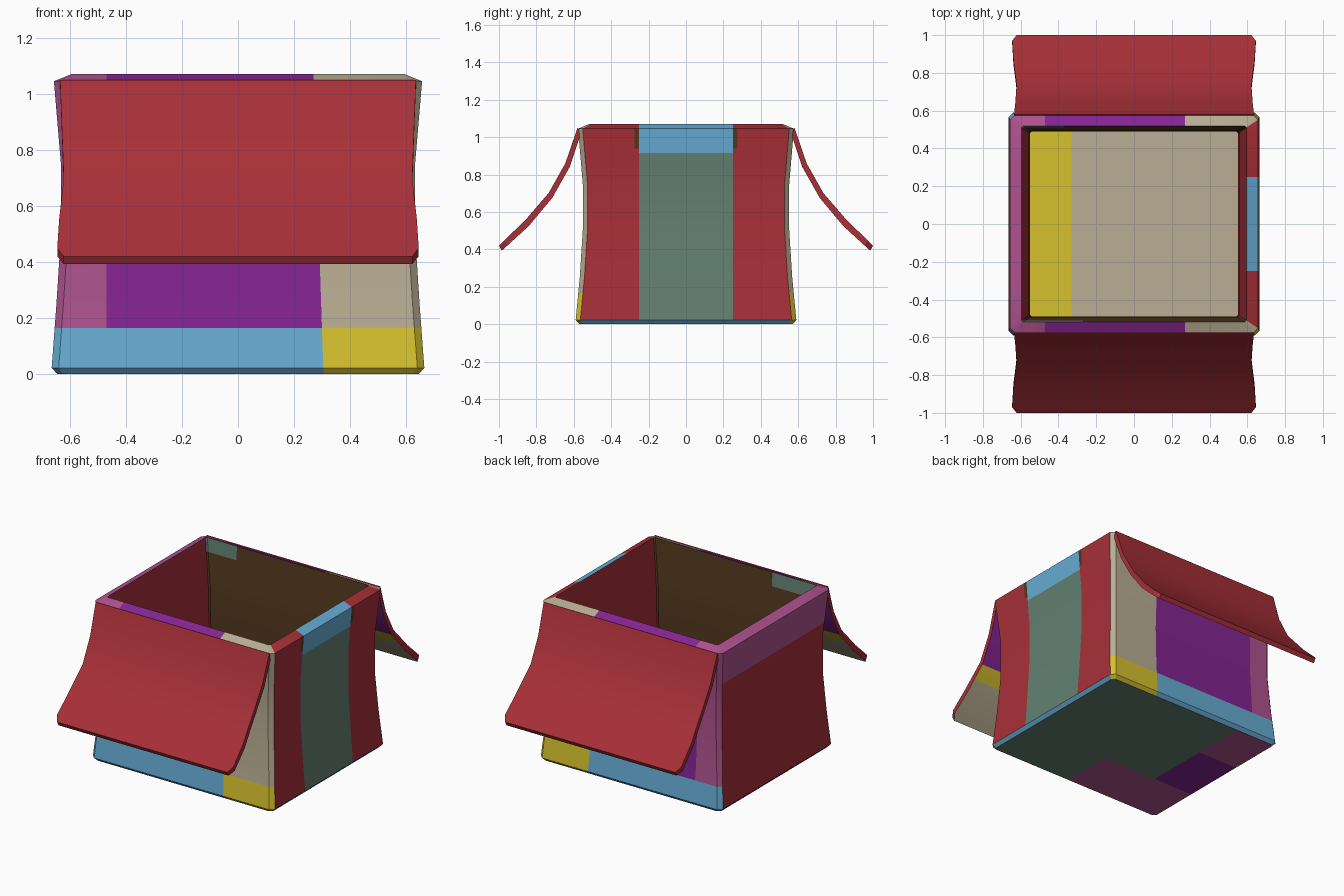
import bpy, bmesh, math
from mathutils import Vector

if "Cube" in bpy.data.objects:
    bpy.data.objects.remove(bpy.data.objects["Cube"])

# ---- palette (sRGB -> linear) ----
PALETTE = {
    "red": (168, 48, 56), "pink": (174, 82, 142), "purple": (132, 36, 146),
    "beige": (186, 174, 148), "light_blue": (103, 173, 213),
    "yellow": (214, 194, 46), "teal": (99, 129, 114), "brown": (84, 56, 30),
}
NAMES = list(PALETTE)


def lin(c):
    c /= 255
    return c / 12.92 if c <= 0.04045 else ((c + 0.055) / 1.055) ** 2.4


MATS = []
for name, rgb in PALETTE.items():
    m = bpy.data.materials.new(name)
    m.diffuse_color = (*[lin(c) for c in rgb], 1)
    m.use_nodes = True
    m.node_tree.nodes["Principled BSDF"].inputs["Base Color"].default_value = m.diffuse_color
    MATS.append(m)


def finish(bm, name):
    bmesh.ops.recalc_face_normals(bm, faces=bm.faces)
    me = bpy.data.meshes.new(name)
    bm.to_mesh(me)
    bm.free()
    for m in MATS:
        me.materials.append(m)
    ob = bpy.data.objects.new(name, me)
    bpy.context.collection.objects.link(ob)
    bpy.ops.object.select_all(action='DESELECT')
    ob.select_set(True)
    bpy.context.view_layer.objects.active = ob
    bpy.ops.object.shade_smooth_by_angle(angle=math.radians(25))
    return ob


# ---- box body: lofted rings up the outside, over the rim, down the inside ----
OUTER = 7
RINGS = [  # z, half x, half y, corner chamfer
    (0.0, .645, .570, .02), (.022, .665, .590, .025), (.25, .648, .568, .025),
    (.5, .632, .552, .025), (.75, .632, .552, .025), (1.045, .657, .577, .025),
    (1.07, .595, .518, .008),
    (.75, .555, .492, .008), (.5, .55, .49, .008), (.25, .56, .50, .008),
    (.04, .58, .515, .008),
]
BOTTOM, ENDS, RIGHT, LEFT, IN_ENDS, IN_SIDES, FLOOR = range(7)


def body_colour(region, c):
    x, y, z = c
    if region == BOTTOM:
        if y < -.22:
            return "pink" if x < .05 else "teal"
        if x < -.35:
            return "purple" if y < .21 else "pink"
        return "teal"
    if region == ENDS:
        right_end = x + .033 * z > .305
        if z < .165:
            return "yellow" if right_end else "light_blue"
        return "beige" if right_end else "pink" if x < -.47 else "purple"
    if region == RIGHT:
        if z < .022:
            return "light_blue"
        if abs(y) < .25:
            return "light_blue" if z > .915 else "teal"
        return "brown" if abs(y) < .275 and .94 < z < 1.045 else "red"
    if region == LEFT:
        return "pink" if z > .83 else "red"
    if region == IN_ENDS:
        return "teal" if z > .98 and x < (-.37 if y > 0 else -.27) else "brown"
    if region == FLOOR:
        return "yellow" if x < -.33 else "beige"
    return "red"


bm = bmesh.new()
loops = []
for z, hx, hy, c in RINGS:
    pts = [(hx, -hy + c), (hx, hy - c), (hx - c, hy), (-hx + c, hy),
           (-hx, hy - c), (-hx, -hy + c), (-hx + c, -hy), (hx - c, -hy)]
    loops.append([bm.verts.new((x, y, z)) for x, y in pts])
for i in range(len(loops) - 1):
    a, b = loops[i], loops[i + 1]
    for k in range(8):
        n = (k + 1) % 8
        f = bm.faces.new((a[k], a[n], b[n], b[k]))
        if i < OUTER - 1:
            f.material_index = RIGHT if k == 0 else LEFT if k == 4 else ENDS
        else:
            f.material_index = IN_SIDES if k in (0, 4) else IN_ENDS
bm.faces.new(loops[0][::-1]).material_index = BOTTOM
bm.faces.new(loops[-1]).material_index = FLOOR

# cut the surfaces along every colour border
cuts = [((0, 0, z), (0, 0, 1)) for z in (.165, .83, .915, .94, .98)]
cuts += [((x, 0, 0), (1, 0, 0)) for x in (-.47, -.37, -.35, -.33, -.27, .05)]
cuts += [((0, y, 0), (0, 1, 0)) for y in (-.275, -.25, -.22, .21, .25, .275)]
cuts += [((.305, 0, 0), (1, 0, .033))]
for co, no in cuts:
    bmesh.ops.bisect_plane(bm, geom=bm.verts[:] + bm.edges[:] + bm.faces[:],
                           dist=1e-5, plane_co=co, plane_no=Vector(no).normalized())
for f in bm.faces:
    f.material_index = NAMES.index(body_colour(f.material_index, f.calc_center_median()))
finish(bm, "box_body")

# ---- curved flaps hanging from the front and back rims ----
STATIONS = [  # outer y, outer z, inner y, inner z, half width
    (.580, 1.050, .558, 1.030, .635), (.645, .860, .622, .840, .628),
    (.735, .700, .715, .675, .622), (.800, .625, .782, .595, .630),
    (.860, .555, .840, .525, .638), (.970, .450, .955, .420, .645),
    (1.00, .420, .985, .393, .622),
]
UNDER = ["purple", "purple", "yellow", "beige", "beige", "beige"]


def flap(name, s):
    bm = bmesh.new()
    rows = [[bm.verts.new(p) for p in ((-w, s * oy, oz), (w, s * oy, oz),
                                       (w, s * iy, iz), (-w, s * iy, iz))]
            for oy, oz, iy, iz, w in STATIONS]
    for i, under in enumerate(UNDER):
        a, b = rows[i], rows[i + 1]
        for k in range(4):
            n = (k + 1) % 4
            f = bm.faces.new((a[k], a[n], b[n], b[k]))
            f.material_index = NAMES.index(under if k == 2 else "red")
    bm.faces.new(rows[0])
    bm.faces.new(rows[-1])
    finish(bm, name)


flap("front_flap", -1)
flap("back_flap", 1)
